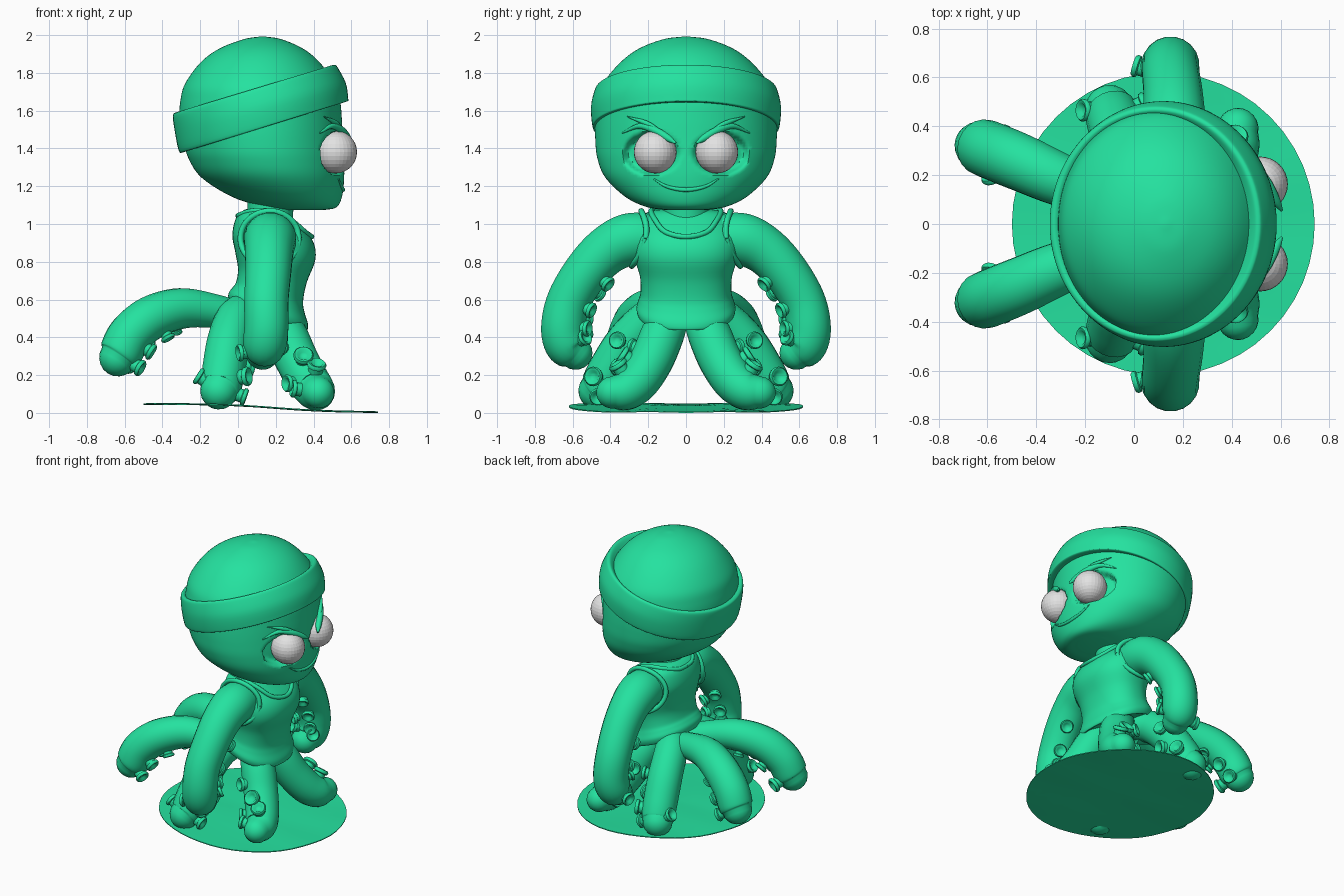
import bpy, bmesh, math
from mathutils import Vector, Matrix

if "Cube" in bpy.data.objects:
    bpy.data.objects.remove(bpy.data.objects["Cube"])


def material(name, rgb):
    m = bpy.data.materials.new(name)
    m.use_nodes = True
    m.diffuse_color = (*rgb, 1)
    m.node_tree.nodes["Principled BSDF"].inputs["Base Color"].default_value = (*rgb, 1)
    return m


GREEN = material("sea green", (0.018, 0.76, 0.35))
WHITE = material("eye white", (0.76, 0.76, 0.76))


def finish(bm, name, mat=GREEN, smooth=True):
    bmesh.ops.recalc_face_normals(bm, faces=bm.faces[:])
    me = bpy.data.meshes.new(name)
    bm.to_mesh(me)
    bm.free()
    me.materials.append(mat)
    if smooth:
        me.shade_smooth()
        me.set_sharp_from_angle(angle=math.radians(50))
    ob = bpy.data.objects.new(name, me)
    bpy.context.collection.objects.link(ob)
    return ob


def spline(pts, sub):
    """Catmull-Rom through points of any dimension."""
    pts = [Vector(p) for p in pts]
    ext = [pts[0] * 2 - pts[1]] + pts + [pts[-1] * 2 - pts[-2]]
    out = []
    for a, b, c, d in zip(ext, ext[1:], ext[2:], ext[3:]):
        for i in range(sub):
            t = i / sub
            out.append((b * 2 + (c - a) * t + (a * 2 - b * 5 + c * 4 - d) * t ** 2
                        + (b * 3 - a - c * 3 + d) * t ** 3) / 2)
    return out + [pts[-1]]


def skin(bm, rings):
    rows = [[bm.verts.new(p) for p in r] for r in rings]
    n = len(rows[0])
    for r, s in zip(rows, rows[1:]):
        for i in range(n):
            bm.faces.new((r[i], r[(i + 1) % n], s[(i + 1) % n], s[i]))
    bm.faces.new(rows[0])
    bm.faces.new(rows[-1])


def loft(sections, sub=5, seg=64, power=1.0):
    """Sections are (back x, back z, front x, front z, half width)."""
    bm = bmesh.new()
    rings = []
    for s in spline(sections, sub):
        back, front = Vector((s[0], 0, s[1])), Vector((s[2], 0, s[3]))
        mid, u = (back + front) / 2, (front - back) / 2
        ring = []
        for i in range(seg):
            a = 2 * math.pi * i / seg
            c, k = math.cos(a), math.sin(a)
            c, k = math.copysign(abs(c) ** power, c), math.copysign(abs(k) ** power, k)
            ring.append(mid + u * c + Vector((0, s[4] * k, 0)))
        rings.append(ring)
    skin(bm, rings)
    return bm


def tube(bm, path, sub=6, seg=20, rounded=True):
    """Path points are (x, y, z, radius); the far end is domed."""
    pts = spline(path, sub)
    pos = [p.to_3d() if len(p) == 3 else Vector(p[:3]) for p in pts]
    rad = [p[3] for p in pts]
    tan = [(pos[min(i + 1, len(pos) - 1)] - pos[max(i - 1, 0)]).normalized() for i in range(len(pos))]
    if rounded:
        end, t, r = pos[-1], tan[-1], rad[-1]
        for a in (0.3, 0.6, 0.9, 1.2, 1.45):
            pos.append(end + t * r * math.sin(a))
            rad.append(r * math.cos(a))
            tan.append(t)
    side = tan[0].orthogonal().normalized()
    rings = []
    for p, r, t in zip(pos, rad, tan):
        side = (side - t * side.dot(t)).normalized()
        up = t.cross(side)
        rings.append([p + (side * math.cos(a) + up * math.sin(a)) * r
                      for a in (2 * math.pi * i / seg for i in range(seg))])
    skin(bm, rings)
    return pos, rad, tan


def sucker(bm, base, axis, size):
    """Short cup with a rolled lip."""
    rot = Vector((0, 0, 1)).rotation_difference(axis).to_matrix()
    prof = [(.8, -.7), (.8, .4), (1, .5), (1.05, .75), (.9, .95), (.65, .9), (.45, .6), (.1, .55)]
    skin(bm, [[base + rot @ Vector((r * math.cos(a), r * math.sin(a), h)) * size
               for a in (2 * math.pi * i / 16 for i in range(16))] for r, h in prof])


def tentacle(name, path, cups, sx):
    """Cups are (position 0-1, outward direction, size); sx mirrors across y."""
    bm = bmesh.new()
    pos, rad, tan = tube(bm, path)
    n = len(pos) - 6
    for f, d, size in cups:
        i = round(f * n)
        d = Vector(d)
        d = (d - tan[i] * d.dot(tan[i])).normalized()
        sucker(bm, pos[i] + d * rad[i] * 0.97, d, size)
    if sx < 0:
        bmesh.ops.transform(bm, matrix=Matrix.Scale(-1, 4, (0, 1, 0)), verts=bm.verts[:])
    return finish(bm, name)


# Head with shallow eye sockets
head = loft([(.25, 1.08, .45, 1.08, .1), (.13, 1.1, .52, 1.095, .21), (-.03, 1.15, .55, 1.15, .32),
             (-.19, 1.25, .562, 1.25, .425), (-.26, 1.35, .56, 1.35, .468), (-.29, 1.45, .555, 1.45, .48),
             (-.31, 1.56, .55, 1.56, .48), (-.305, 1.66, .54, 1.66, .47), (-.28, 1.75, .51, 1.75, .44),
             (-.2, 1.86, .435, 1.86, .35), (-.1, 1.935, .345, 1.935, .25), (.03, 1.985, .23, 1.985, .12),
             (.12, 2, .14, 2, .01)], sub=7, seg=144)
for v in head.verts:
    d = ((abs(v.co.y) - .185) / .15) ** 2 + ((v.co.z - 1.38) / .115) ** 2
    if d < 1 and v.co.x > .2:
        v.co.x -= .07 * min(1, (1 - d) * 2.5)
finish(head, "head")

# Rolled cap cuff
finish(loft([(-.25, 1.42, .5, 1.65, .44), (-.295, 1.385, .575, 1.655, .485), (-.315, 1.4, .583, 1.675, .497),
             (-.335, 1.5, .57, 1.755, .503), (-.345, 1.575, .528, 1.835, .485), (-.335, 1.595, .51, 1.85, .472),
             (-.315, 1.595, .49, 1.84, .455), (-.28, 1.57, .46, 1.8, .43)], sub=4, seg=96), "cap_cuff")


def face_x(y, z):
    return .13 + .428 * math.sqrt(1 - (y / .478) ** 2) + (0 if z > 1.3 else .003)


def face_tube(name, pts, s=1):
    bm = bmesh.new()
    tube(bm, [(face_x(y, z) + out, s * y, z, r) for y, z, r, out in pts], seg=10)
    finish(bm, name)


# Eyes, brows and smile
for s, side in ((1, "left"), (-1, "right")):
    bm = bmesh.new()
    bmesh.ops.create_uvsphere(bm, u_segments=32, v_segments=16, radius=.113,
                              matrix=Matrix.Translation((.517, s * .163, 1.388)))
    finish(bm, side + "_eye", WHITE, smooth=False)
    face_tube(side + "_brow", [(.055, 1.435, .006, .05), (.1, 1.465, .02, .03), (.17, 1.505, .02, .015),
                               (.25, 1.525, .014, 0), (.335, 1.49, .004, 0)], s)
    face_tube(side + "_brow_tuft", [(.13, 1.49, .012, .015), (.21, 1.54, .014, .005), (.31, 1.575, .003, 0)], s)
face_tube("smile", [(-.17, 1.245, .004, 0), (-.1, 1.205, .009, -.003), (0, 1.188, .011, -.004),
                    (.1, 1.205, .009, -.003), (.17, 1.245, .004, 0)])

# Neck and vest
finish(loft([(.04, 1.0, .29, .98, .14), (.05, 1.06, .29, 1.04, .125), (.05, 1.16, .3, 1.16, .125)]), "neck")
finish(loft([(-.03, .6, .33, .47, .23), (-.05, .6, .365, .445, .25), (-.05, .64, .37, .48, .262),
             (-.03, .67, .352, .54, .25), (-.01, .7, .345, .6, .24), (0, .77, .365, .7, .245),
             (-.015, .86, .41, .82, .277), (-.03, .95, .395, .92, .28), (-.01, 1.04, .32, 1.01, .25),
             (.03, 1.08, .27, 1.06, .2), (.07, 1.09, .24, 1.08, .12)], power=.88), "vest")
bm = bmesh.new()
half = [(.01, .08, 1.055), (.07, .16, 1.075), (.16, .185, 1.075), (.275, .165, 1.03), (.355, .11, .965)]
loop = [(.0, 0, 1.05)] + half + [(.39, 0, .94)] + [(x, -y, z) for x, y, z in half[::-1]] + [(.0, 0, 1.05)]
tube(bm, [(*p, .014) for p in loop], seg=10, rounded=False)
finish(bm, "neckline_trim")

# Tentacle paths on the left side: x, y, z, radius
ARM = [(.17, .17, .93, .13), (.17, .3, .925, .14), (.165, .42, .865, .13), (.16, .53, .75, .122),
       (.15, .62, .6, .118), (.15, .65, .46, .118), (.14, .63, .365, .115), (.13, .585, .325, .09)]
FRONT_LEG = [(.19, .08, .52, .1), (.25, .125, .42, .115), (.31, .18, .29, .115),
             (.37, .25, .18, .112), (.41, .32, .125, .105), (.425, .39, .115, .085)]
HIND_LEG = [(.05, .08, .55, .1), (-.01, .19, .5, .11), (-.05, .31, .38, .115),
            (-.075, .4, .24, .115), (-.09, .45, .15, .11), (-.1, .47, .125, .1)]
RAISED_LEG = [(.05, .06, .5, .08), (-.12, .12, .545, .09), (-.3, .18, .56, .108), (-.46, .25, .51, .117),
              (-.57, .295, .42, .118), (-.62, .315, .325, .115), (-.635, .32, .3, .1)]
INNER = [(f, (.5 * (-1) ** i, -1, -.2), .042) for i, f in enumerate((.4, .48, .56, .64, .72, .8, .88))]
for s, side in ((1, "left"), (-1, "right")):
    tentacle(side + "_arm", ARM, INNER + [(.93, (-1, .5, 0), .045)], s)
    tentacle(side + "_front_leg", FRONT_LEG,
             [(.35, (-.5, 1, .1), .045), (.5, (.1, 1, .5), .052), (.7, (.4, 1, .8), .05),
              (.62, (-1, .6, 0), .045), (.85, (-1, .5, .1), .045)], s)
    tentacle(side + "_hind_leg", HIND_LEG,
             [(.4, (1, .3, .2), .045), (.55, (1, -.3, 0), .05), (.7, (1, .4, .2), .05),
              (.85, (1, -.2, 0), .045), (.92, (-1, .4, .1), .045), (.75, (.3, -1, 0), .045)], s)
    tentacle(side + "_raised_leg", RAISED_LEG,
             [(.36, (0, -.5, -1), .035), (.47, (0, .4, -1), .038), (.58, (0, -.6, -1), .042),
              (.7, (.3, .3, -1), .045), (.85, (.5, -1, -.2), .05), (.93, (1, .3, -.3), .045)], s)
    # Armhole trim hugging the shoulder
    bm = bmesh.new()
    ring = []
    for i in range(17):
        a = 2 * math.pi * i / 16
        c, k = math.cos(a), math.sin(a)
        ring.append((.168 + .155 * c, s * (.262 - .025 * k - .05 * c * c), .93 + .145 * k, .016))
    tube(bm, ring, sub=3, seg=10, rounded=False)
    finish(bm, side + "_armhole_trim")

# Thin, gently sloping ground disc
bm = bmesh.new()
rings = [[(.12 + r * math.cos(a), r * math.sin(a)) for a in (2 * math.pi * i / 48 for i in range(48))]
         for r in (.04, .15, .3, .45, .55, .62)]
wave = lambda x, y: .034 - .022 * math.tanh((x - .2) * 3.5) + .004 * math.sin(y * 8) ** 2
top = [[(x, y, wave(x, y)) for x, y in r] for r in rings]
low = [[(x, y, z - .006) for x, y, z in r] for r in top]
skin(bm, top + low[::-1])
finish(bm, "ground_disc")

# Rest the lowest point on the floor
meshes = [o for o in bpy.context.scene.objects if o.type == "MESH"]
lowest = min(v.co.z for o in meshes for v in o.data.vertices)
for o in meshes:
    o.location.z -= lowest
